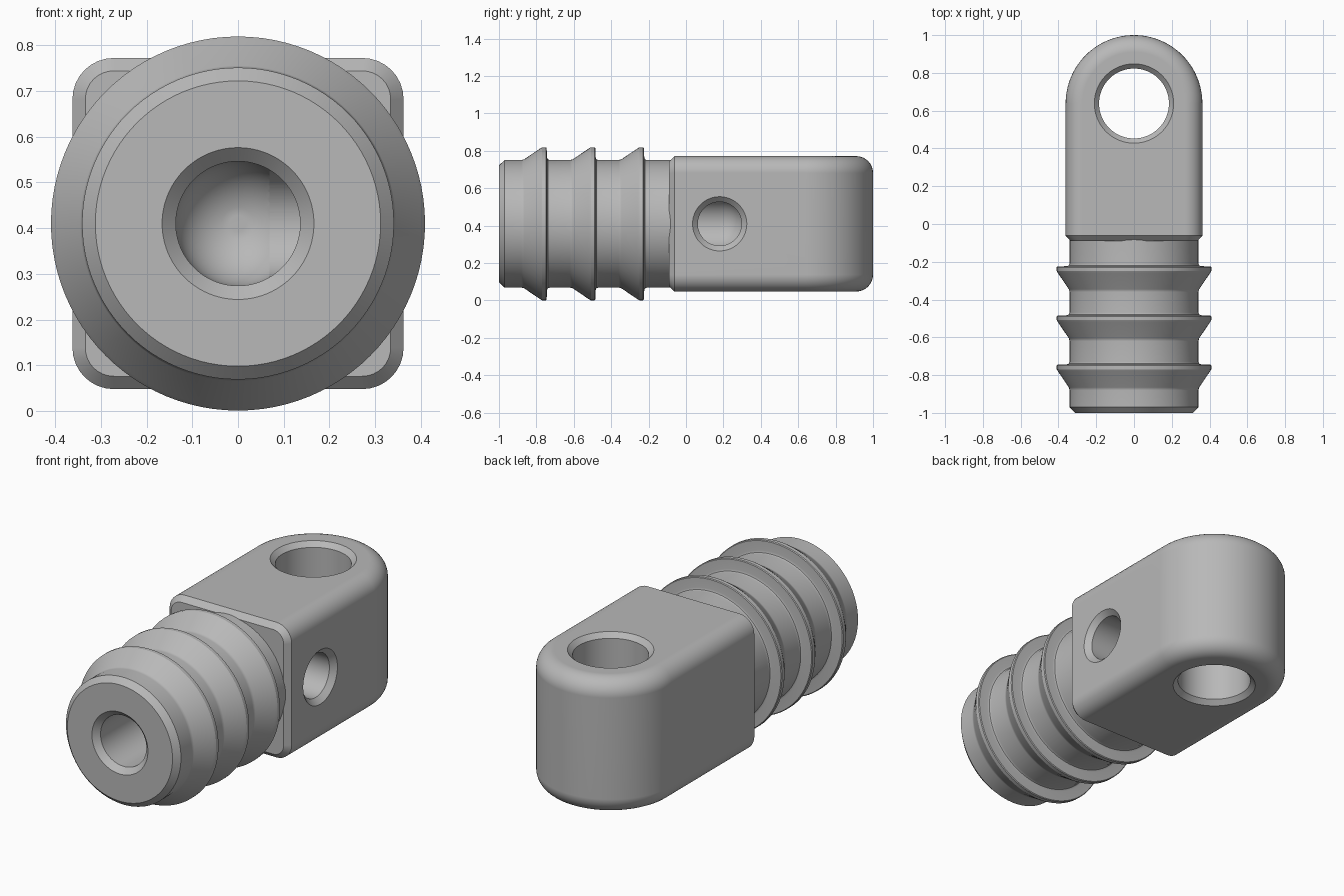
import bpy, bmesh, math
from mathutils import Matrix, Vector

if "Cube" in bpy.data.objects:
    bpy.data.objects.remove(bpy.data.objects["Cube"])

ZC = 0.41      # height of the centre line
HALF = 0.362   # half width and half height of the block
END_Y = 0.638  # centre of the rounded end
SEG = 96

grey = bpy.data.materials.new("grey_metal")
grey.diffuse_color = (0.48, 0.48, 0.48, 1)
grey.use_nodes = True
grey.node_tree.nodes["Principled BSDF"].inputs["Base Color"].default_value = grey.diffuse_color


def make_object(name, bm):
    bmesh.ops.recalc_face_normals(bm, faces=bm.faces)
    mesh = bpy.data.meshes.new(name)
    bm.to_mesh(mesh)
    bm.free()
    mesh.materials.append(grey)
    obj = bpy.data.objects.new(name, mesh)
    bpy.context.collection.objects.link(obj)
    return obj


def lathe(name, profile, axis, centre):
    """Spin (radius, distance) points about an axis; the ends are closed."""
    bm = bmesh.new()
    rings = []
    for r, t in profile:
        rings.append([bm.verts.new((r * math.cos(a), r * math.sin(a), t))
                      for a in (2 * math.pi * i / SEG for i in range(SEG))])
    for a, b in zip(rings, rings[1:]):
        for i in range(SEG):
            j = (i + 1) % SEG
            bm.faces.new((a[i], a[j], b[j], b[i]))
    bm.faces.new(rings[0])
    bm.faces.new(rings[-1])
    turn = Vector((0, 0, 1)).rotation_difference(Vector(axis)).to_matrix().to_4x4()
    bm.transform(Matrix.Translation(centre) @ turn)
    return make_object(name, bm)


def combine(target, other, operation):
    mod = target.modifiers.new(operation.lower(), 'BOOLEAN')
    mod.operation, mod.solver, mod.object = operation, 'EXACT', other
    bpy.context.view_layer.objects.active = target
    bpy.ops.object.modifier_apply(modifier=mod.name)
    bpy.data.objects.remove(other)


# Block: U-shaped outline stacked in height, with rounded upper and lower rims
ROUND, STEPS, ARC = 0.09, 8, 48
FRONT_Y, CHAMFER = -0.062, 0.028
quarter = [math.pi / 2 * k / STEPS for k in range(STEPS + 1)]
levels = [(ROUND * (1 - math.sin(a)), -HALF + ROUND * (1 - math.cos(a))) for a in quarter]
levels += [(d, -z) for d, z in reversed(levels)]
bm = bmesh.new()
rings = []
for inset, z in levels:
    r = HALF - inset
    outline = [(r, FRONT_Y)]
    outline += [(r * math.cos(math.pi * i / ARC), END_Y + r * math.sin(math.pi * i / ARC))
                for i in range(ARC + 1)]
    outline.append((-r, FRONT_Y))
    rings.append([bm.verts.new((x, y, ZC + z)) for x, y in outline])
for a, b in zip(rings, rings[1:]):
    for i in range(len(a) - 1):
        bm.faces.new((a[i], a[i + 1], b[i + 1], b[i]))
bm.faces.new(rings[0])
bm.faces.new(rings[-1])
front = bm.faces.new([ring[0] for ring in rings] + [ring[-1] for ring in reversed(rings)])
bmesh.ops.recalc_face_normals(bm, faces=bm.faces)
# chamfered front rim
bmesh.ops.inset_individual(bm, faces=[front], thickness=CHAMFER, depth=CHAMFER,
                           use_even_offset=True)
body = make_object("hose_fitting", bm)

# Barbed stem: chamfered tip and three ramped ridges
R = 0.341
stem = [(0.312, -1.0), (R, -0.97)]
for crest in (-0.745, -0.485, -0.225):
    stem += [(R, crest - 0.135), (R + 0.004, crest - 0.12), (0.402, crest - 0.036),
             (0.409, crest - 0.024), (0.409, crest - 0.004), (0.405, crest),
             (0.355, crest + 0.002), (0.345, crest + 0.006), (R, crest + 0.016)]
stem.append((R, 0.02))
combine(body, lathe("barbed_stem", stem, (0, 1, 0), (0, 0, ZC)), 'UNION')

# Vertical eye through the rounded end, countersunk on both faces
eye = [(0.25, -0.402), (0.185, -0.337), (0.185, 0.337), (0.25, 0.402)]
combine(body, lathe("eye_cutter", eye, (0, 0, 1), (0, END_Y, ZC)), 'DIFFERENCE')

# Long bore from the tip with a domed end, countersunk at the mouth
B, BEND = 0.136, 0.18
bore = [(B + 0.07, -1.04), (B, -0.97)]
bore += [(B * math.cos(math.pi / 2 * k / 12), BEND + B * math.sin(math.pi / 2 * k / 12))
         for k in range(12)]
combine(body, lathe("bore_cutter", bore, (0, 1, 0), (0, 0, ZC)), 'DIFFERENCE')

# Side port that meets the bore
port = [(0.117, 0.0), (0.117, HALF - 0.028), (0.185, HALF + 0.04)]
combine(body, lathe("port_cutter", port, (1, 0, 0), (0, BEND, ZC)), 'DIFFERENCE')

# Smooth shading with crisp edges
bpy.ops.object.select_all(action='DESELECT')
body.select_set(True)
bpy.context.view_layer.objects.active = body
bpy.ops.object.shade_smooth_by_angle(angle=math.radians(28))
weighted = body.modifiers.new("weighted_normals", 'WEIGHTED_NORMAL')
weighted.keep_sharp = True
